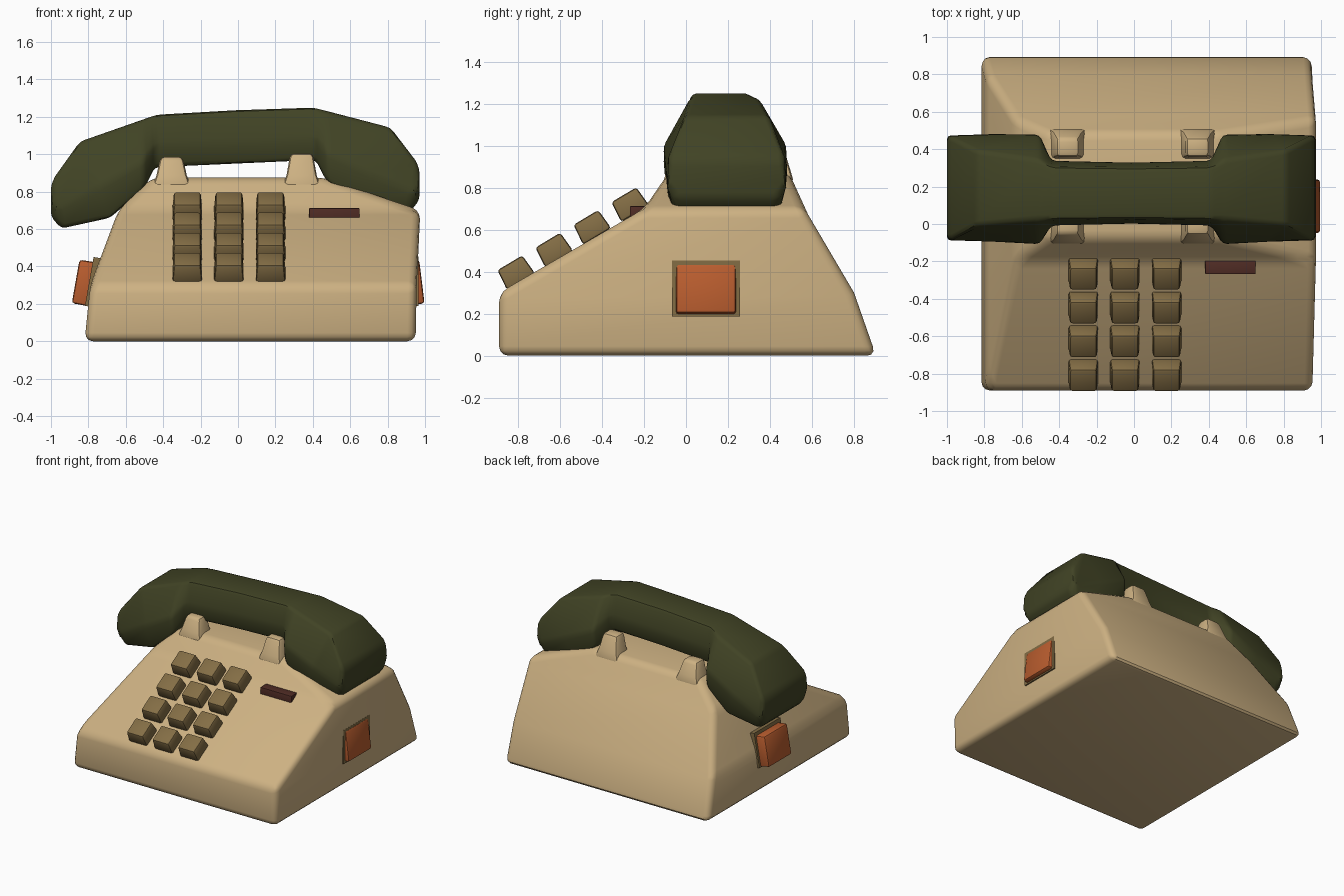
import bpy, bmesh, math
from mathutils import Matrix, Vector

cube = bpy.data.objects.get("Cube")
if cube:
    bpy.data.objects.remove(cube, do_unlink=True)


def material(name, rgb):
    m = bpy.data.materials.new(name)
    m.use_nodes = True
    m.diffuse_color = (*rgb, 1)
    bsdf = next(n for n in m.node_tree.nodes if n.type == 'BSDF_PRINCIPLED')
    bsdf.inputs["Base Color"].default_value = (*rgb, 1)
    bsdf.inputs["Roughness"].default_value = 0.6
    return m


TAN = material("tan_plastic", (0.61, 0.44, 0.225))
GREEN = material("dark_olive", (0.052, 0.056, 0.018))
BROWN = material("key_brown", (0.23, 0.155, 0.06))
ORANGE = material("burnt_orange", (0.49, 0.11, 0.028))
MAROON = material("dark_maroon", (0.08, 0.025, 0.018))


def loft(name, rings, mat, bevel=0.0, segments=2, matrix=Matrix()):
    """Skin a list of closed rings, cap both ends and round the edges."""
    bm = bmesh.new()
    loops = [[bm.verts.new(matrix @ Vector(p)) for p in ring] for ring in rings]
    for a, b in zip(loops, loops[1:]):
        n = len(a)
        for i in range(n):
            j = (i + 1) % n
            bm.faces.new((a[i], a[j], b[j], b[i]))
    bm.faces.new(loops[0])
    bm.faces.new(loops[-1])
    bmesh.ops.recalc_face_normals(bm, faces=bm.faces)
    if bevel:
        sharp = [e for e in bm.edges if e.calc_face_angle(0) > math.radians(12)]
        bmesh.ops.bevel(bm, geom=sharp, offset=bevel, segments=segments,
                        profile=0.5, affect='EDGES', clamp_overlap=True)
    mesh = bpy.data.meshes.new(name)
    bm.to_mesh(mesh)
    bm.free()
    mesh.materials.append(mat)
    obj = bpy.data.objects.new(name, mesh)
    bpy.context.collection.objects.link(obj)
    bpy.ops.object.select_all(action='DESELECT')
    obj.select_set(True)
    bpy.context.view_layer.objects.active = obj
    bpy.ops.object.shade_smooth_by_angle(angle=math.radians(35))
    return obj


def rect(x0, x1, y0, y1, z):
    return [(x0, y0, z), (x1, y0, z), (x1, y1, z), (x0, y1, z)]


def block(name, size, mat, matrix, taper=1.0, bevel=0.015):
    """Box standing on its local origin, narrowed towards the top."""
    x, y, z = size[0] / 2, size[1] / 2, size[2]
    return loft(name, [rect(-x, x, -y, y, 0),
                       rect(-x * taper, x * taper, -y * taper, y * taper, z)],
                mat, bevel, matrix=matrix)


# Housing: wedge with a sloped keypad face, shoulders and a flat crown
loft("housing", [
    rect(-0.82, 0.95, -0.89, 0.905, 0.0),
    rect(-0.79, 0.955, -0.89, 0.80, 0.3),
    rect(-0.64, 0.975, -0.2, 0.565, 0.7),
    rect(-0.46, 0.46, -0.08, 0.49, 0.875),
], TAN, 0.045, 3)

# Cradle posts: flared prongs flush with the crown's front and back edges
for side, x, top in (("right", -0.355, 0.985), ("left", 0.34, 1.005)):
    for end, y, lean in (("front", -0.02, 1), ("back", 0.425, -1)):
        loft(f"cradle_post_{end}_{side}", [
            rect(x - 0.105, x + 0.105, y - 0.09, y + 0.09, 0.82),
            rect(x - 0.08, x + 0.08, y - 0.07, y + 0.07, 0.89),
            rect(x - 0.06, x + 0.06, y - 0.05 + 0.015 * lean,
                 y + 0.05 + 0.015 * lean, top),
        ], TAN, 0.022)

# Handset: sections from the grip centre out to the end of a cup
# (top x, top z, bottom x, bottom z, top half width, bottom half width, y centre)
half = [
    (0.00, 1.235, 0.00, 0.95, 0.135, 0.15, 0.165),
    (0.42, 1.23, 0.43, 0.95, 0.14, 0.16, 0.165),
    (0.50, 1.205, 0.485, 0.84, 0.16, 0.28, 0.185),
    (0.83, 1.105, 0.67, 0.69, 0.20, 0.275, 0.193),
    (0.96, 0.93, 0.93, 0.645, 0.27, 0.25, 0.193),
    (0.985, 0.88, 0.985, 0.71, 0.27, 0.235, 0.193),
]


def handset_ring(s, sign):
    xt, zt, xb, zb, wt, wb, yc = s
    xm, zm = xt * 0.4 + xb * 0.6, zt * 0.4 + zb * 0.6
    wm = max(wt, wb) + 0.015
    pts = [(xt, wt, zt), (xm, wm, zm), (xb, wb, zb),
           (xb, -wb, zb), (xm, -wm, zm), (xt, -wt, zt)]
    # The handset rests slightly tilted across the cradle
    return [(sign * x - 0.015, yc + w, z + 0.045 * sign * x) for x, w, z in pts]


loft("handset", [handset_ring(s, -1) for s in reversed(half[1:])]
     + [handset_ring(s, 1) for s in half], GREEN, 0.03, 2)

# Keypad: four rows of three keys on the slope
slope = math.atan2(0.108, 0.181)
for row in range(4):
    for col in range(3):
        place = (Matrix.Translation((-0.271 + 0.2225 * col, -0.785 + 0.181 * row,
                                     0.352 + 0.108 * row))
                 @ Matrix.Rotation(slope, 4, 'X'))
        block(f"key_{row + 1}_{col + 1}", (0.16, 0.155, 0.105), BROWN,
              place, 0.89, 0.014)

# Indicator strip beside the keypad
block("indicator_strip", (0.27, 0.075, 0.072), MAROON,
      Matrix.Translation((0.515, -0.23, 0.64)), 1.0, 0.004)

# Side buttons, kicked out at the bottom, each standing on a backing plate
# (name, outer face x, outward sign, tilt, depth, plate face x, plate tilt)
for name, x, sign, tilt, depth, plate_x, plate_tilt in (
        ("left", 0.983, 1, 7, 0.055, 0.964, 0),
        ("right", -0.868, -1, 10, 0.12, -0.795, 10)):
    def facing(face_x, angle, thick):
        """Place a block so its top faces sideways at the given x."""
        return (Matrix.Translation((face_x, 0.095, 0.32))
                @ Matrix.Rotation(sign * math.radians(90 - angle), 4, 'Y')
                @ Matrix.Translation((0, 0, -thick)))
    block(f"side_button_{name}", (0.24, 0.29, depth), ORANGE,
          facing(x, tilt, depth), 0.98, 0.015)
    block(f"button_plate_{name}", (0.265, 0.325, 0.06), BROWN,
          facing(plate_x, plate_tilt, 0.06), 1.0, 0)
